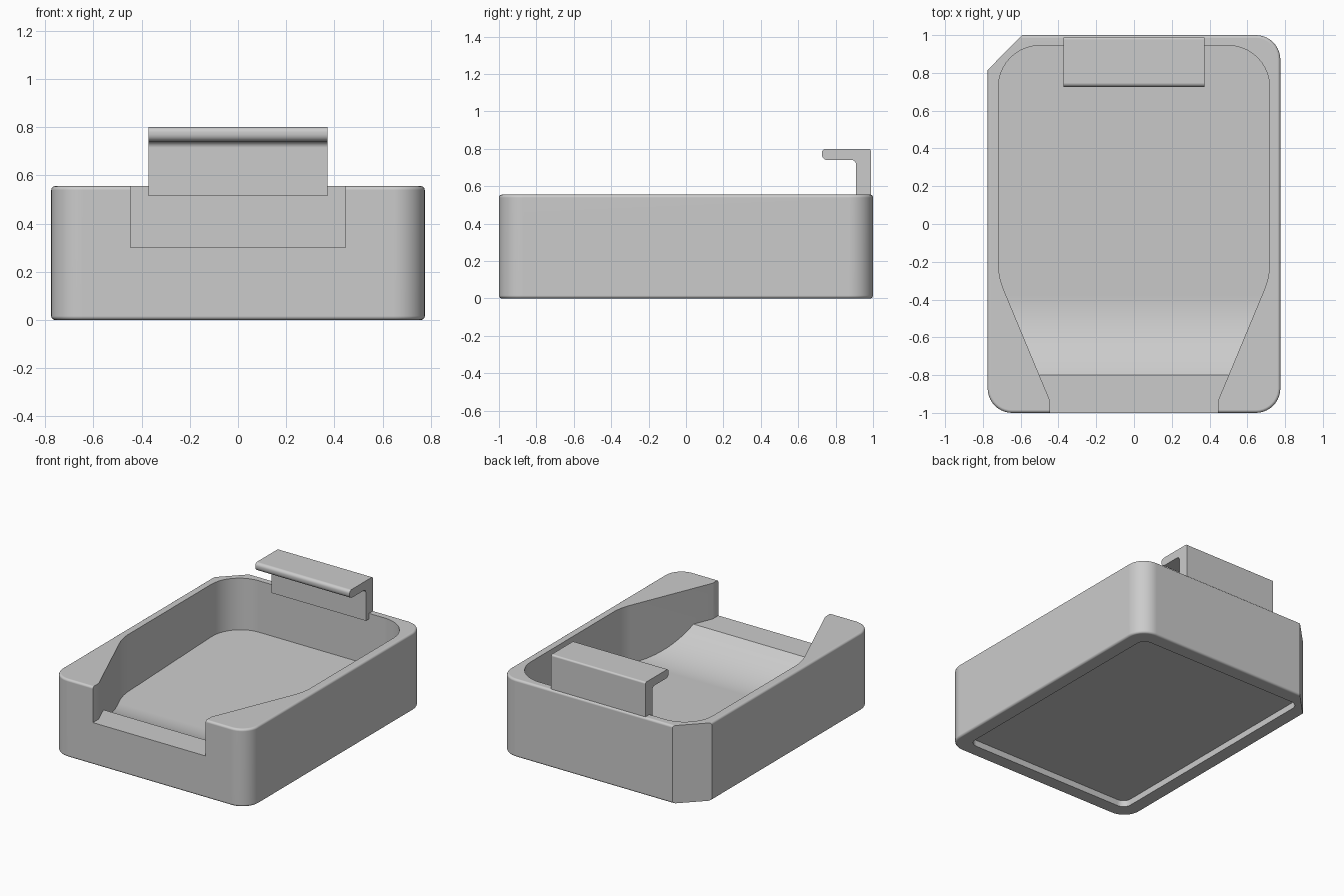
import bpy, bmesh
from math import radians, sin, cos, atan, tan, pi
from mathutils import Vector

cube = bpy.data.objects.get("Cube")
if cube:
    bpy.data.objects.remove(cube, do_unlink=True)

grey = bpy.data.materials.new("plain grey")
grey.use_nodes = True
colour = (0.6, 0.6, 0.6, 1)
grey.diffuse_color = colour
grey.node_tree.nodes["Principled BSDF"].inputs["Base Color"].default_value = colour


def rounded(corners, steps=10):
    """Outline from (u, v, radius) corners, each replaced by a tangent arc."""
    out = []
    for i, (u, v, r) in enumerate(corners):
        p = Vector((u, v))
        if r == 0:
            out.append(p)
            continue
        a = (Vector(corners[i - 1][:2]) - p).normalized()
        b = (Vector(corners[(i + 1) % len(corners)][:2]) - p).normalized()
        half = a.angle(b) / 2
        centre = p + (a + b).normalized() * r / sin(half)
        start = p + a * r / tan(half) - centre
        end = p + b * r / tan(half) - centre
        sweep = pi - 2 * half
        for k in range(steps + 1):
            t = k / steps
            out.append(centre + (start * sin((1 - t) * sweep) + end * sin(t * sweep)) / sin(sweep))
    return out


def prism(name, outline, low, high, axis="z", bevel=0):
    """Extrude an outline along z, or a (y, z) outline along x."""
    bm = bmesh.new()
    place = (lambda p, d: (p.x, p.y, d)) if axis == "z" else (lambda p, d: (d, p.x, p.y))
    rings = [[bm.verts.new(place(p, d)) for p in outline] for d in (low, high)]
    caps = [bm.faces.new(r) for r in rings]
    n = len(outline)
    for i in range(n):
        j = (i + 1) % n
        bm.faces.new((rings[0][i], rings[0][j], rings[1][j], rings[1][i]))
    bmesh.ops.recalc_face_normals(bm, faces=bm.faces)
    if bevel:
        edges = [e for f in caps for e in f.edges]
        bmesh.ops.bevel(bm, geom=edges, offset=bevel, segments=4, profile=0.5, affect="EDGES")
    mesh = bpy.data.meshes.new(name)
    bm.to_mesh(mesh)
    bm.free()
    mesh.materials.append(grey)
    obj = bpy.data.objects.new(name, mesh)
    bpy.context.collection.objects.link(obj)
    return obj


def activate(obj):
    bpy.ops.object.select_all(action="DESELECT")
    obj.select_set(True)
    bpy.context.view_layer.objects.active = obj


def combine(obj, tool, operation):
    activate(obj)
    mod = obj.modifiers.new("cut", "BOOLEAN")
    mod.operation, mod.object, mod.solver = operation, tool, "EXACT"
    bpy.ops.object.modifier_apply(modifier=mod.name)
    bpy.data.objects.remove(tool, do_unlink=True)


def finish(obj):
    activate(obj)
    bpy.ops.object.shade_smooth_by_angle(angle=radians(28))
    mod = obj.modifiers.new("clean shading", "WEIGHTED_NORMAL")
    mod.keep_sharp = True


W, H = 0.775, 0.555

# Tray body: rounded block with softened rims and one clipped back corner
block = [(-W, -1, .13), (W, -1, .13), (W, 1, .13), (-W, 1, 0)]
body = prism("tray_body", rounded(block), 0, H, bevel=0.016)
clip = [Vector(p) for p in ((-W - .1, .714), (-.494, 1.1), (-W - .1, 1.1))]
combine(body, prism("corner_cutter", clip, -1, 1), "DIFFERENCE")

# Cavity: plan outline limited by a side profile with sloping floor, curved ramp and lip
right = [(.445, -1.1, 0), (.445, -.935, 0), (.718, -.28, .38), (.718, .945, .22)]
plan = right + [(-x, y, r) for x, y, r in reversed(right)]
cavity = prism("cavity_cutter", rounded(plan), 0.05, 0.8)
LIP_Y, LIP_Z, RAMP_Y, BACK_Y, BACK_Z = -.8, .30, -.38, .945, .188
slope = radians(2)
ramp_z = BACK_Z - (BACK_Y - RAMP_Y) * tan(slope)
run, rise = RAMP_Y - LIP_Y, LIP_Z - ramp_z
top_angle = 2 * atan(rise / run) + slope
radius = run / (sin(top_angle) + sin(slope))
ramp = []
for k in range(17):
    a = -slope + (top_angle + slope) * k / 16
    ramp.append(Vector((RAMP_Y - radius * (sin(a) + sin(slope)),
                        ramp_z + radius * (cos(slope) - cos(a)))))
floor_end = Vector((1.2, BACK_Z + (1.2 - BACK_Y) * tan(slope)))
side = [floor_end] + ramp + [Vector(p) for p in ((-1.2, LIP_Z), (-1.2, .7), (1.2, .7))]
combine(cavity, prism("profile_cutter", side, -1, 1, axis="x"), "INTERSECT")
combine(body, cavity, "DIFFERENCE")

# Shallow recess under the base
x, y = W - .105, 1 - .105
base = [(-x, -y, .06), (x, -y, .06), (x, y, .06), (-x, y, .06)]
combine(body, prism("base_cutter", rounded(base), -.1, .045), "DIFFERENCE")
finish(body)

# Hook clipped on the back wall
hook = [(.988, .515, 0), (.988, .8, .012), (.726, .8, .022),
        (.726, .74, .03), (.91, .74, .025), (.91, .515, 0)]
finish(prism("back_hook", rounded(hook, 6), -.372, .372, axis="x"))
